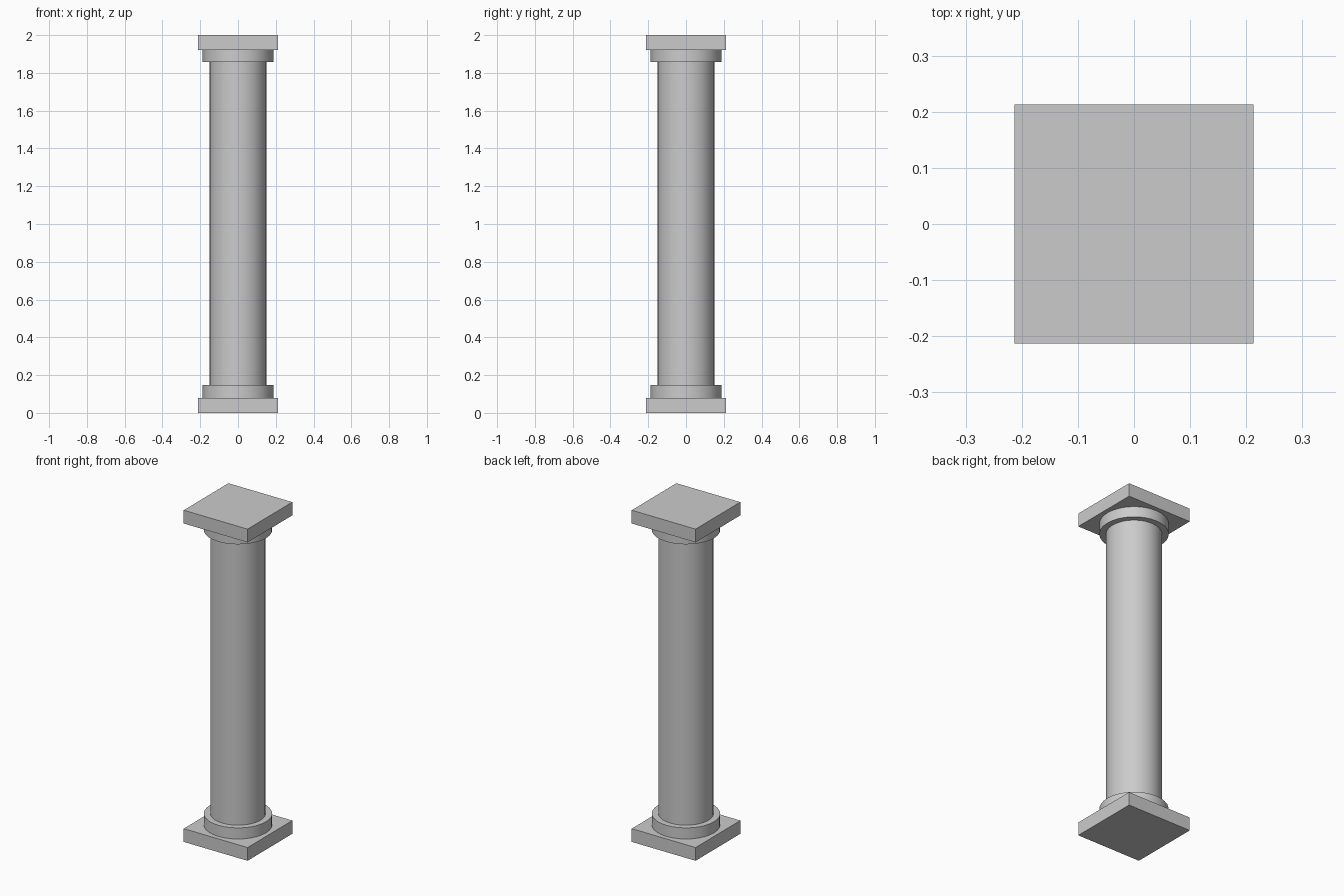
import bpy

if "Cube" in bpy.data.objects:
    bpy.data.objects.remove(bpy.data.objects["Cube"])

SIDES = 32


def slab(name, half, z0, z1):
    bpy.ops.mesh.primitive_cube_add(size=1, location=(0, 0, (z0 + z1) / 2))
    ob = bpy.context.object
    ob.name = name
    ob.scale = (2 * half, 2 * half, z1 - z0)
    bpy.ops.object.transform_apply(location=False, rotation=False, scale=True)
    return ob


def drum(name, radius, z0, z1):
    bpy.ops.mesh.primitive_cylinder_add(vertices=SIDES, radius=radius, depth=z1 - z0,
                                        location=(0, 0, (z0 + z1) / 2))
    ob = bpy.context.object
    ob.name = name
    bpy.ops.object.shade_smooth_by_angle()
    return ob


# Base: square plinth and round collar
slab("base_plinth", 0.213, 0.0, 0.08)
drum("base_collar", 0.187, 0.08, 0.147)

# Plain round shaft
drum("shaft", 0.151, 0.147, 1.857)

# Capital: round collar and square top slab
drum("capital_collar", 0.187, 1.857, 1.92)
slab("capital_slab", 0.213, 1.92, 2.0)
